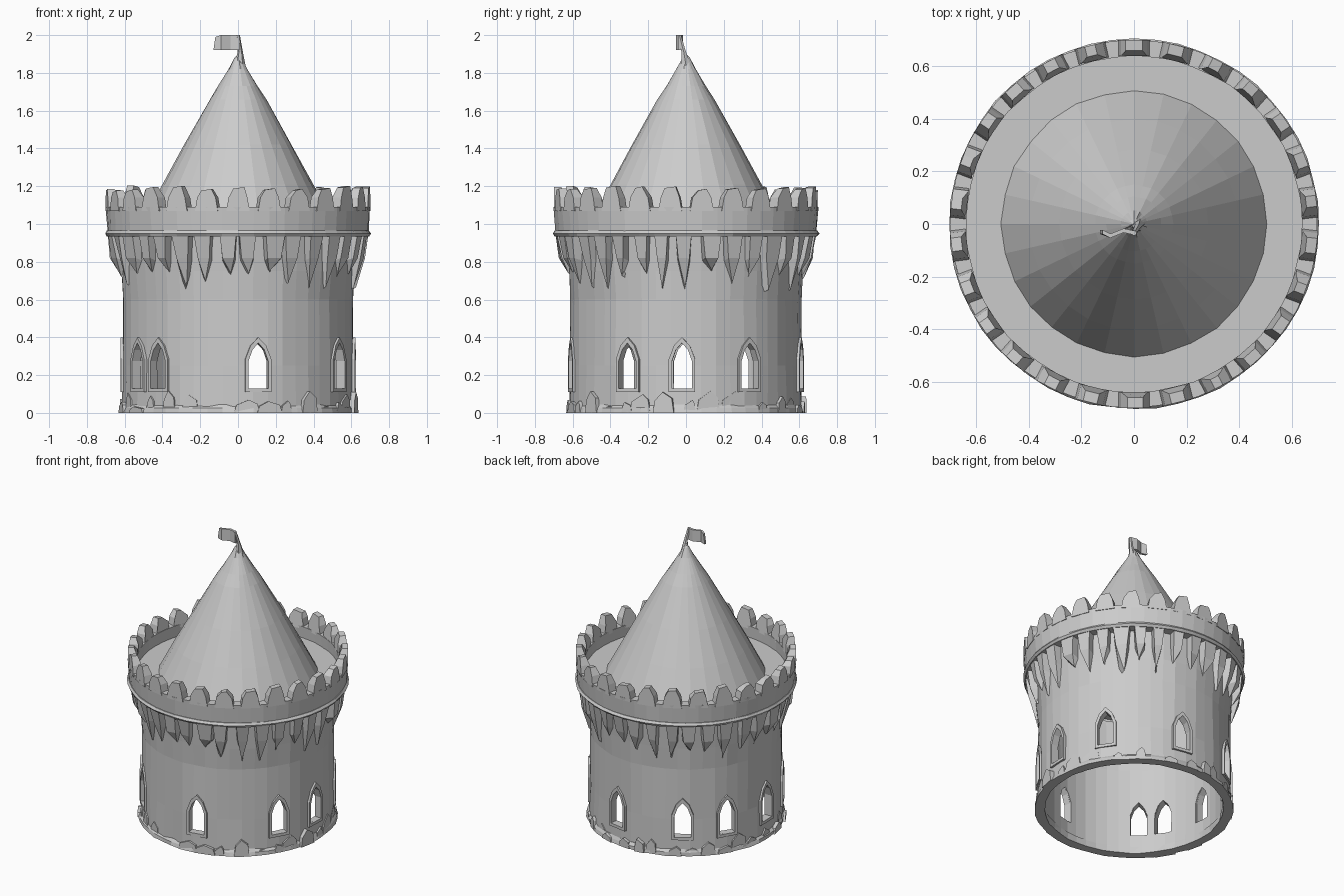
import bpy, bmesh, math, random
from mathutils import Vector, Matrix

if "Cube" in bpy.data.objects:
    bpy.data.objects.remove(bpy.data.objects["Cube"])

random.seed(4)
TAU = 2 * math.pi


def make(name, verts, faces):
    me = bpy.data.meshes.new(name)
    me.from_pydata(verts, [], faces)
    bm = bmesh.new()
    bm.from_mesh(me)
    bmesh.ops.recalc_face_normals(bm, faces=bm.faces)
    bm.to_mesh(me)
    bm.free()
    ob = bpy.data.objects.new(name, me)
    bpy.context.collection.objects.link(ob)
    return ob


def lathe(name, profile, n, closed=True, jitter=0.0):
    """Revolve (radius, z) points about z, with slight hand-hewn irregularity."""
    m = len(profile)
    verts, faces = [], []
    for i in range(n):
        a = TAU * i / n
        for r, z in profile:
            r += random.uniform(-jitter, jitter)
            verts.append((r * math.cos(a), r * math.sin(a), z))
    for i in range(n):
        k = (i + 1) % n
        for j in range(m if closed else m - 1):
            l = (j + 1) % m
            faces.append((i * m + j, k * m + j, k * m + l, i * m + l))
    return make(name, verts, faces)


def radial(name, angles, build):
    """Repeat a part around z. Local axes: x outward, y sideways, z up."""
    verts, faces = [], []
    for a in angles:
        rot = Matrix.Rotation(a, 3, 'Z')
        v, f = build()
        o = len(verts)
        verts += [rot @ Vector(p) for p in v]
        faces += [[i + o for i in q] for q in f]
    return make(name, verts, faces)


def prism(outline, x0, x1):
    """Sideways/up outline extruded outward from radius x0 to x1."""
    n = len(outline)
    v = [(x0, y, z) for y, z in outline] + [(x1, y, z) for y, z in outline]
    f = [list(range(n)), list(range(n, 2 * n))]
    f += [[i, (i + 1) % n, (i + 1) % n + n, i + n] for i in range(n)]
    return v, f


def arch(w, z0, z1):
    return [(-w, z0), (w, z0), (w, z0 + .6 * (z1 - z0)), (w * .6, z0 + .85 * (z1 - z0)),
            (0, z1), (-w * .6, z0 + .85 * (z1 - z0)), (-w, z0 + .6 * (z1 - z0))]


def window_frame():
    inner, outer = arch(.053, .13, .37), arch(.07, .11, .40)
    n = len(inner)
    v = [(x, y, z) for x in (.575, .622) for loop in (inner, outer) for y, z in loop]
    f = []
    for i in range(n):
        k = (i + 1) % n
        for p, q in ((0, n), (n, 3 * n), (3 * n, 2 * n), (2 * n, 0)):
            f.append([p + i, p + k, q + k, q + i])
    return v, f


def corbel():
    # tapered bracket: wide at the ledge, dwindling to a point on the wall
    u = random.uniform
    zb, w = u(.63, .74), u(.035, .055)
    v = [(.60, -w, .95), (.60, w, .95), (.69, w, .95), (.69, -w, .95),
         (.60, -w * .8, .80), (.60, w * .8, .80),
         (u(.655, .68), w * .7, .82), (u(.655, .68), -w * .7, .82),
         (.60, u(-.02, .02), zb), (.625, u(-.02, .02), zb + .02)]
    f = [(0, 1, 2, 3), (0, 4, 5, 1), (1, 5, 6, 2), (2, 6, 7, 3), (3, 7, 4, 0),
         (4, 8, 5), (5, 8, 9, 6), (6, 9, 7), (7, 9, 8, 4)]
    return v, f


def merlon():
    u = random.uniform
    t = u(1.175, 1.205)
    out = [(-.062, 1.07), (.062, 1.07), (.05, 1.14), (u(.015, .035), t),
           (u(-.035, -.015), t - .008), (-.05, 1.14)]
    v, f = prism(out, .64, .70)
    v[3] = (.66, v[3][1], v[3][2])
    v[4] = (.66, v[4][1], v[4][2])
    return v, f


def base_stone():
    u = random.uniform
    w, h = u(.03, .07), u(.03, .12)
    out = [(-w, 0), (w, 0), (w * .8, h * .7), (u(-.02, .02), h), (-w * .8, h * .6)]
    return prism(out, .585, u(.615, .64))


# Hollow wall, open below, pierced by pointed windows
wall = lathe("tower_wall", [(.615, 0), (.612, .25), (.61, .6), (.62, .75), (.635, .95),
                            (.59, .95), (.57, .6), (.57, 0)], 48, jitter=.004)
windows = [math.radians(d) for d in (-133, -80, -30, -2, 33, 80, 123, 150, 181, 211)]
cutter = radial("window_cutter", windows, lambda: prism(arch(.055, .13, .37), .45, .75))
cutter.hide_render = True
mod = wall.modifiers.new("windows", 'BOOLEAN')
mod.operation, mod.solver, mod.object = 'DIFFERENCE', 'EXACT', cutter
bpy.context.view_layer.objects.active = wall
bpy.ops.object.modifier_apply(modifier=mod.name)
bpy.data.objects.remove(cutter)
radial("window_frames", windows, window_frame)

# Footing and rough stones at ground level
lathe("footing", [(.57, 0), (.63, 0), (.625, .025), (.61, .045), (.57, .045)], 48, jitter=.006)
radial("base_stones", [TAU * i / 34 + random.uniform(-.04, .04) for i in range(34)
                       if i not in (25, 3)], base_stone)

# Corbels, ledge, parapet and merlons
N = 26
radial("corbels", [TAU * (i + random.uniform(-.12, .12)) / 34 for i in range(34)], corbel)
lathe("ledge", [(.59, .935), (.695, .935), (.705, .95), (.695, .965), (.59, .965)], 52, jitter=.003)
lathe("parapet", [(.645, .95), (.69, .95), (.70, 1.09), (.64, 1.09)], 52, jitter=.003)
radial("merlons", [TAU * (i + .5) / N for i in range(N)], merlon)

# Walkway floor
lathe("walkway", [(.66, 1.01), (.45, 1.01)], 52, closed=False)

# Conical roof
lathe("roof", [(.505, 1.01), (.40, 1.21), (.285, 1.42), (.15, 1.66), (.105, 1.73),
               (.05, 1.82), (.018, 1.88), (.0, 1.90)], 28, closed=False, jitter=.003)

# Flag pole leaning forward, and waving flag
pv = []
for x, y, z, r in ((.01, 0, 1.84, .03), (.012, -.012, 1.91, .014), (.0, -.035, 2.0, .01)):
    pv += [(x + r * math.cos(TAU * i / 6), y + r * math.sin(TAU * i / 6), z) for i in range(6)]
pf = [(j + i, j + (i + 1) % 6, j + 6 + (i + 1) % 6, j + 6 + i) for j in (0, 6) for i in range(6)]
make("flag_pole", pv, pf + [tuple(range(6)), tuple(range(12, 18))])
fv, ff = [], []
for x, y, dz in ((.008, -.035, 0), (-.04, -.025, .0), (-.09, -.045, .0), (-.13, -.03, -.01)):
    for t in (-.008, .008):
        fv += [(x, y + t, 1.92), (x - .01 * (x < -.1) * -1, y + t, 2.0 + dz)]
for i in range(3):
    a, b = i * 4, i * 4 + 4
    ff += [(a, b, b + 1, a + 1), (a + 2, b + 2, b + 3, a + 3),
           (a, b, b + 2, a + 2), (a + 1, b + 1, b + 3, a + 3)]
make("flag", fv, ff + [(0, 1, 3, 2), (12, 13, 15, 14)])
